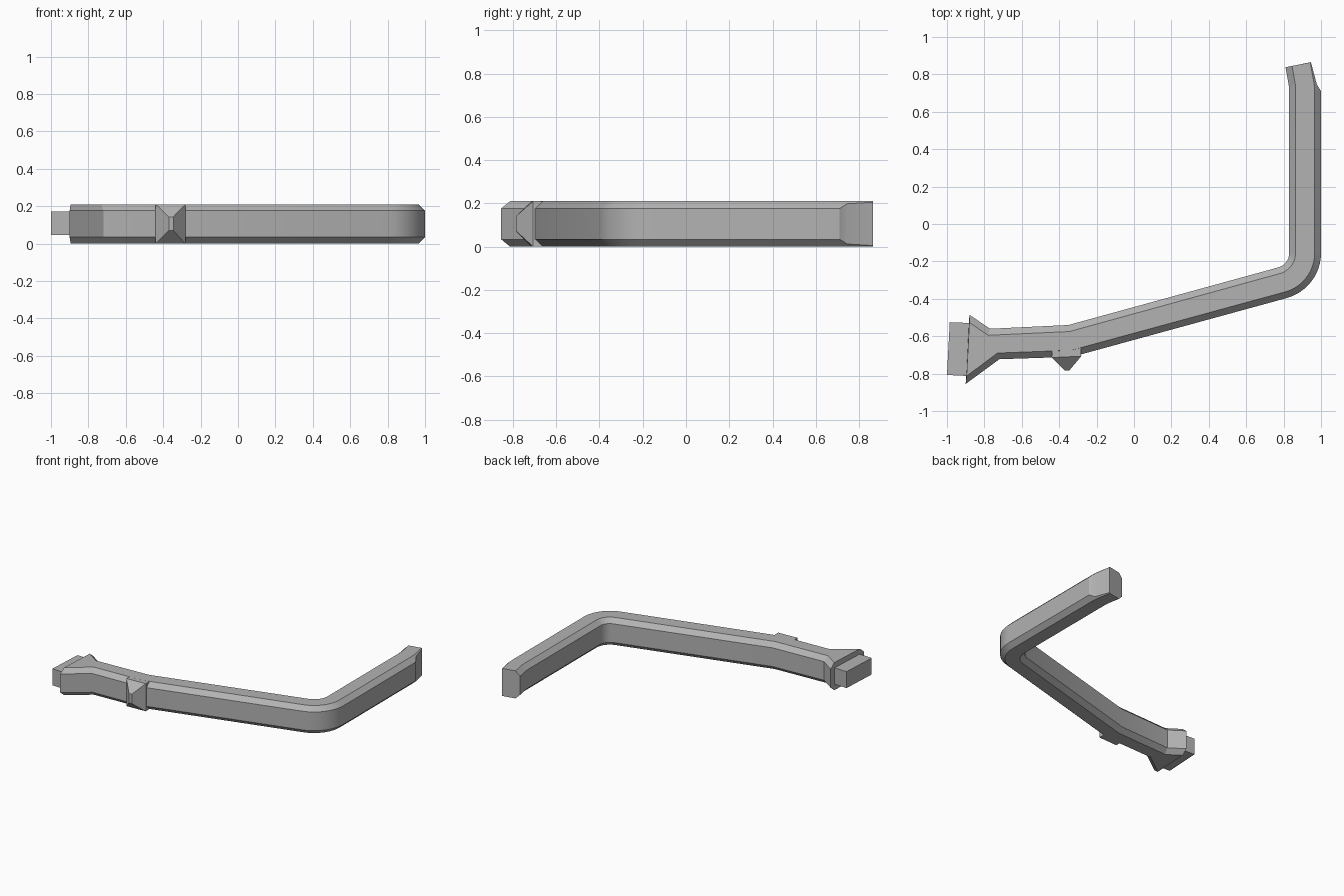
import bpy, bmesh
from math import radians, sin, cos
from mathutils import Vector

cube = bpy.data.objects.get("Cube")
if cube:
    bpy.data.objects.remove(cube)

HEIGHT = 0.21
CHAMFER = 0.034

grey = bpy.data.materials.new("plain grey")
grey.use_nodes = True
colour = (0.45, 0.45, 0.45, 1)
grey.diffuse_color = colour
grey.node_tree.nodes["Principled BSDF"].inputs["Base Color"].default_value = colour


def loft(name, rings):
    """Skin a list of equal closed rings and cap both ends."""
    bm = bmesh.new()
    loops = [[bm.verts.new(p) for p in ring] for ring in rings]
    n = len(loops[0])
    for a, b in zip(loops, loops[1:]):
        for i in range(n):
            j = (i + 1) % n
            bm.faces.new((a[i], a[j], b[j], b[i]))
    bm.faces.new(loops[0])
    bm.faces.new(loops[-1])
    bmesh.ops.recalc_face_normals(bm, faces=bm.faces)
    mesh = bpy.data.meshes.new(name)
    bm.to_mesh(mesh)
    bm.free()
    mesh.materials.append(grey)
    obj = bpy.data.objects.new(name, mesh)
    bpy.context.collection.objects.link(obj)
    return obj


def section(outer, outer_top, inner_top, inner, drop=CHAMFER):
    """Eight-sided chamfered cross-section from four plan points."""
    upper = [(outer, HEIGHT - drop), (outer_top, HEIGHT),
             (inner_top, HEIGHT), (inner, HEIGHT - CHAMFER)]
    lower = [(p, HEIGHT - z) for p, z in reversed(upper)]
    return [(p[0], p[1], z) for p, z in upper + lower]


# Rail: flared end, slight bend, rounded corner, trimmed tip
rings = [
    section((-0.90, -0.855), (-0.895, -0.813), (-0.88, -0.527), (-0.88, -0.485)),
    section((-0.72, -0.723), (-0.73, -0.69), (-0.78, -0.595), (-0.77, -0.56)),
    section((-0.33, -0.71), (-0.335, -0.675), (-0.345, -0.575), (-0.35, -0.54)),
]
centre = Vector((0.75, -0.155))
STEPS = 12
for i in range(STEPS + 1):
    a = radians(-75 + 75 * i / STEPS)
    ray = Vector((cos(a), sin(a)))
    rings.append(section(*[centre + ray * r for r in (0.25, 0.216, 0.114, 0.08)]))
rings += [
    section((1.0, 0.71), (0.966, 0.71), (0.864, 0.735), (0.83, 0.725)),
    section((0.978, 0.745), (0.963, 0.75), (0.861, 0.755), (0.826, 0.75), 0.012),
    section((0.946, 0.865), (0.942, 0.864), (0.845, 0.845), (0.81, 0.838), 0.005),
]
rail = loft("rail", rings)
bpy.context.view_layer.objects.active = rail
rail.select_set(True)
bpy.ops.object.shade_smooth_by_angle(angle=radians(20))
rail.select_set(False)


def slab(points, low, high):
    """Plan edge of two points raised into an upright rectangle."""
    (x0, y0), (x1, y1) = points
    return [(x0, y0, low), (x1, y1, low), (x1, y1, high), (x0, y0, high)]


# Plug projecting from the flared end
loft("end_plug", [slab([(-1.0, -0.807), (-0.985, -0.525)], 0.045, 0.17),
                  slab([(-0.88, -0.813), (-0.865, -0.53)], 0.045, 0.17)])

# Block with a blunt pyramid point on the outer side
loft("pointed_stud", [slab([(-0.437, -0.62), (-0.283, -0.61)], 0.001, 0.209),
                      slab([(-0.44, -0.714), (-0.282, -0.707)], 0, HEIGHT),
                      slab([(-0.37, -0.784), (-0.346, -0.783)], 0.07, 0.143)])
